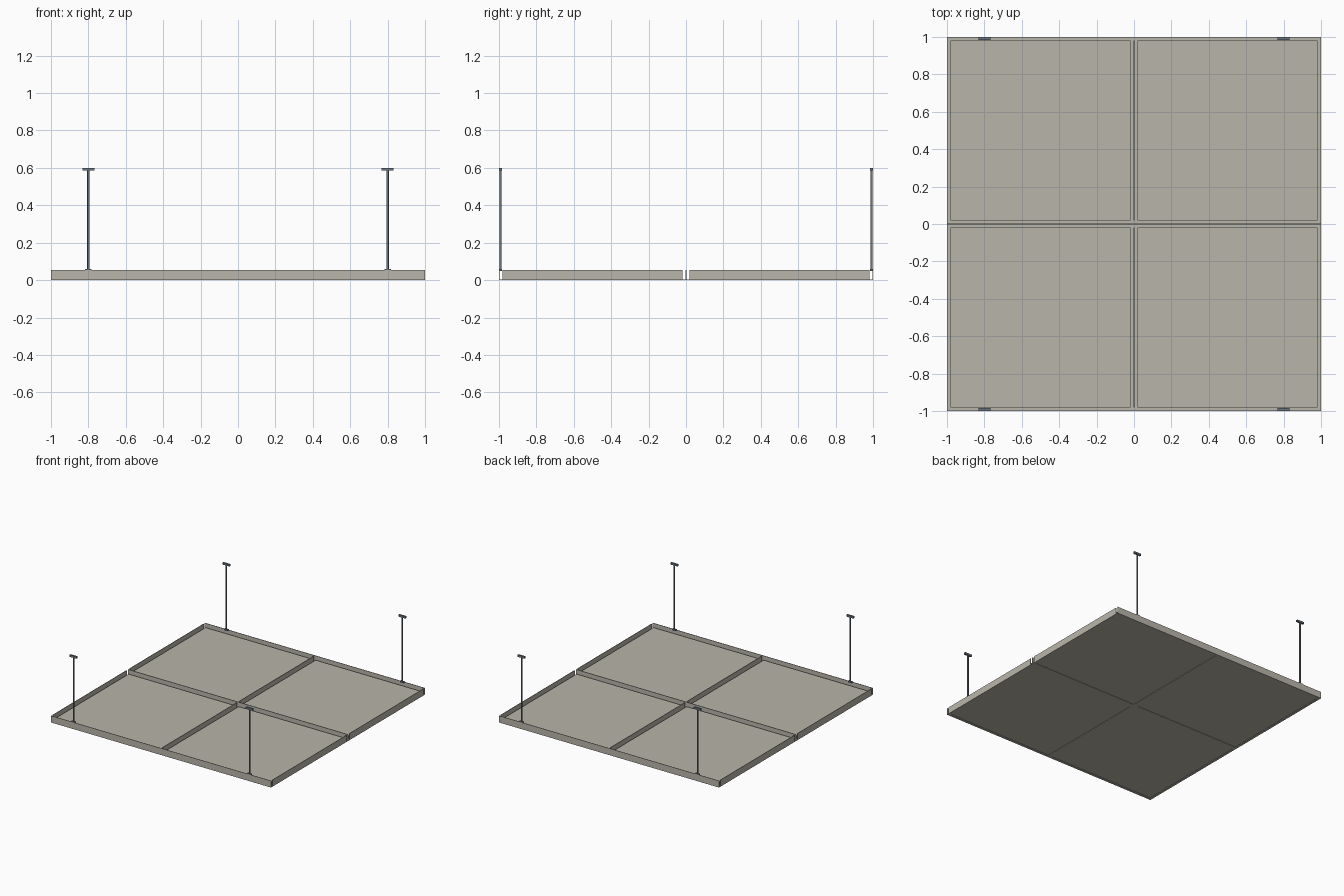
import bpy

if "Cube" in bpy.data.objects:
    bpy.data.objects.remove(bpy.data.objects["Cube"])

H = 0.055      # frame height
T = 0.004      # sheet thickness
F = 0.02       # flange width


def material(name, rgb):
    m = bpy.data.materials.new(name)
    m.diffuse_color = (*rgb, 1)
    m.use_nodes = True
    m.node_tree.nodes["Principled BSDF"].inputs["Base Color"].default_value = m.diffuse_color
    return m


panel_mat = material("warm_grey_panel", (0.48, 0.46, 0.40))
frame_mat = material("warm_grey_frame", (0.49, 0.47, 0.41))
steel_mat = material("blue_grey_steel", (0.15, 0.19, 0.22))


def box(name, x, y, z, mat):
    """Box from (min, max) ranges on each axis."""
    bpy.ops.mesh.primitive_cube_add(size=1, location=[(a + b) / 2 for a, b in (x, y, z)])
    o = bpy.context.object
    o.name = name
    o.scale = [abs(b - a) for a, b in (x, y, z)]
    bpy.ops.object.transform_apply(location=False, rotation=False, scale=True)
    o.data.materials.append(mat)
    return o


def profile_bar(name, profile, start, end, along_x):
    """Extrude a closed (across, z) profile along x or y."""
    n = len(profile)
    verts = [((s, a, z) if along_x else (a, s, z)) for s in (start, end) for a, z in profile]
    faces = [tuple(range(n)), tuple(range(2 * n - 1, n - 1, -1))]
    faces += [(i, i + n, (i + 1) % n + n, (i + 1) % n) for i in range(n)]
    me = bpy.data.meshes.new(name)
    me.from_pydata(verts, [], faces)
    o = bpy.data.objects.new(name, me)
    bpy.context.collection.objects.link(o)
    me.materials.append(frame_mat)
    # consistent outward normals
    bpy.context.view_layer.objects.active = o
    bpy.ops.object.select_all(action='DESELECT')
    o.select_set(True)
    bpy.ops.object.mode_set(mode='EDIT')
    bpy.ops.mesh.select_all(action='SELECT')
    bpy.ops.mesh.normals_make_consistent(inside=False)
    bpy.ops.object.mode_set(mode='OBJECT')
    return o


def angle(s):
    """L section with its upright on the outside of side s."""
    return [(s, 0), (s, H), (s * (1 - T), H), (s * (1 - T), T), (s * (1 - F), T), (s * (1 - F), 0)]


W = 0.003      # half thickness of the tee web
tee = [(-F, 0), (F, 0), (F, T), (W, T), (W, H), (-W, H), (-W, T), (-F, T)]

# Main runner and full-length front and back edge angles
profile_bar("main_tee", tee, -1, 1, True)
for s in (-1, 1):
    profile_bar("edge_angle", angle(s), -1, 1, True)

for s in (-1, 1):
    # Cross tee halves and split side angles, leaving the runner channel open
    a, b = sorted((s * F, s * (1 - F)))
    profile_bar("cross_tee", tee, a, b, False)
    for t in (-1, 1):
        profile_bar("side_angle", angle(t), a, b, False)
        # Ceiling panel
        c, d = sorted((t * 0.019, t * 0.981))
        e, f = sorted((s * 0.019, s * 0.981))
        box("ceiling_panel", (c, d), (e, f), (T * 0.75, 0.028), panel_mat)

# Hangers: rod, top plate and bottom clip near each corner
for x in (-0.8, 0.8):
    for y in (-0.992, 0.992):
        bpy.ops.mesh.primitive_cylinder_add(vertices=16, radius=0.006, depth=0.54,
                                            location=(x, y, 0.32))
        rod = bpy.context.object
        rod.name = "hanger_rod"
        rod.data.materials.append(steel_mat)
        bpy.ops.object.shade_smooth_by_angle()
        yr = (y - 0.008, y + 0.008)
        box("hanger_top_plate", (x - 0.032, x + 0.032), yr, (0.585, 0.6), steel_mat)
        box("hanger_clip", (x - 0.018, x + 0.018), yr, (0.05, 0.06), steel_mat)
